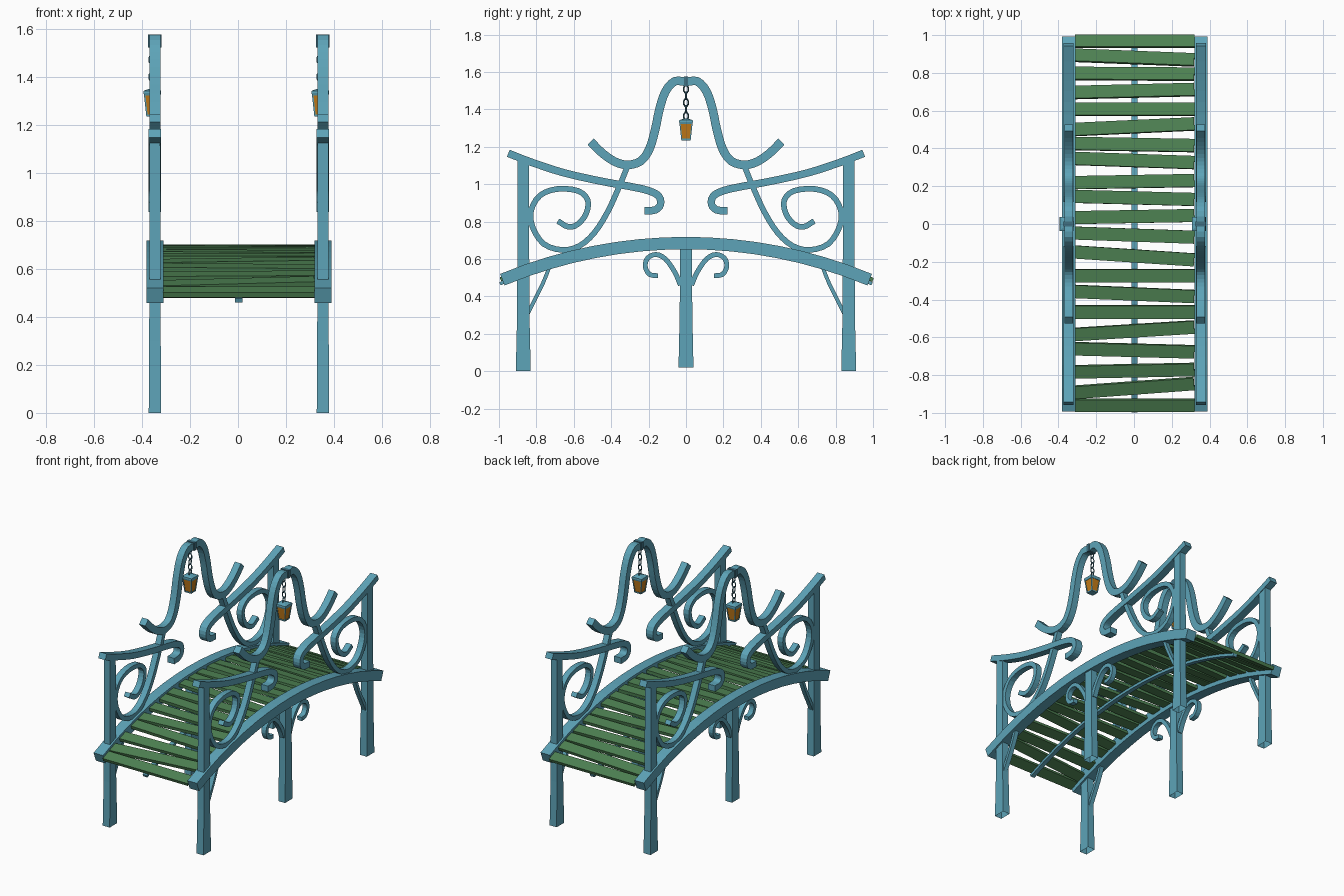
import bpy, bmesh, math
from mathutils import Vector, Matrix

if "Cube" in bpy.data.objects:
    bpy.data.objects.remove(bpy.data.objects["Cube"])


def material(name, rgb):
    m = bpy.data.materials.new(name)
    m.diffuse_color = (*rgb, 1)
    m.use_nodes = True
    m.node_tree.nodes["Principled BSDF"].inputs["Base Color"].default_value = m.diffuse_color
    return m


TEAL = material("teal_paint", (0.11, 0.37, 0.48))
DARK = material("dark_iron", (0.05, 0.16, 0.22))
GREEN = material("green_wood", (0.075, 0.22, 0.085))
AMBER = material("amber_glass", (0.55, 0.2, 0.01))
R = 2.56


def finish(bm, name, mat):
    bmesh.ops.recalc_face_normals(bm, faces=bm.faces)
    me = bpy.data.meshes.new(name)
    bm.to_mesh(me)
    bm.free()
    me.materials.append(mat)
    ob = bpy.data.objects.new(name, me)
    bpy.context.collection.objects.link(ob)
    return ob


def loft(name, rings, mat, cap_start=True, cap_end=True):
    bm = bmesh.new()
    vs = [[bm.verts.new(p) for p in r] for r in rings]
    n = len(vs[0])
    for a, b in zip(vs, vs[1:]):
        for i in range(n):
            bm.faces.new((a[i], a[(i + 1) % n], b[(i + 1) % n], b[i]))
    if cap_start:
        bm.faces.new(vs[0])
    if cap_end:
        bm.faces.new(vs[-1])
    return finish(bm, name, mat)


def smooth(pts, k=3):
    # Catmull-Rom through the given points
    p = [Vector(q) for q in pts]
    p = [2 * p[0] - p[1]] + p + [2 * p[-1] - p[-2]]
    out = []
    for i in range(1, len(p) - 2):
        a, b, c, d = p[i - 1:i + 3]
        for j in range(k):
            t = j / k
            out.append(0.5 * (2 * b + (c - a) * t + (2 * a - 5 * b + 4 * c - d) * t * t
                              + (3 * b - a - 3 * c + d) * t ** 3))
    return out + [p[-2]]


def bar(name, path, x, width, t0, mat=TEAL, t1=None):
    # rectangular bar swept along a (y, z) path
    t1 = t0 if t1 is None else t1
    rings = []
    for i, p in enumerate(path):
        d = (path[min(i + 1, len(path) - 1)] - path[max(i - 1, 0)]).normalized()
        n = Vector((-d.y, d.x)) * (t0 + (t1 - t0) * i / (len(path) - 1)) / 2
        a, b, w = p + n, p - n, width / 2
        rings.append([(x - w, *a), (x + w, *a), (x + w, *b), (x - w, *b)])
    return loft(name, rings, mat)


def arch(y, top):
    return top - (R - math.sqrt(R * R - y * y))


def arch_path(end, top, n=16):
    return [Vector((y, arch(y, top))) for y in (end * (2 * i / n - 1) for i in range(n + 1))]


def square(x, y, z, hx, hy):
    return [(x - hx, y - hy, z), (x + hx, y - hy, z), (x + hx, y + hy, z), (x - hx, y + hy, z)]


def post(name, x, y, levels, mat=TEAL, bottom=False):
    return loft(name, [square(x, y, *l) for l in levels], mat, cap_start=bottom)


def chain_link(name, x, z, turn):
    # stretched eight-sided ring
    bm = bmesh.new()
    rings = []
    for i in range(8):
        a = math.tau * (i + .5) / 8
        c = Vector((0, math.cos(a) * .013, math.sin(a) * .021))
        d = Vector((0, math.cos(a), math.sin(a)))
        rings.append([bm.verts.new(c + .0045 * (d * math.cos(b) + Vector((1, 0, 0)) * math.sin(b)))
                      for b in (math.tau * k / 4 for k in range(4))])
    for i in range(8):
        p, q = rings[i], rings[(i + 1) % 8]
        for k in range(4):
            bm.faces.new((p[k], p[(k + 1) % 4], q[(k + 1) % 4], q[k]))
    bm.transform(Matrix.Translation((x, 0, z)) @ Matrix.Rotation(turn, 4, 'Z'))
    finish(bm, name, DARK)


RAIL = [(.95, 1.165), (.82, 1.115), (.65, 1.06), (.45, 1.015), (.3, .988), (.2, .965),
        (.145, .935), (.137, .89), (.165, .862), (.222, .858)]
SCROLL = [(.315, 1.09), (.36, .98), (.42, .85), (.49, .74), (.57, .67), (.66, .648), (.76, .68),
          (.82, .77), (.828, .86), (.78, .94), (.69, .974), (.58, .965), (.525, .915), (.535, .84),
          (.58, .785), (.63, .772), (.685, .803)]
CURL = [(.03, .46), (.06, .53), (.11, .6), (.16, .624), (.205, .605), (.218, .56), (.195, .518), (.15, .51)]
BRACE = [(.86, .28), (.815, .37), (.765, .47), (.725, .57)]
OGEE = [(.51, 1.228), (.45, 1.168), (.38, 1.12), (.31, 1.103), (.24, 1.125), (.195, 1.19), (.165, 1.29),
        (.142, 1.4), (.11, 1.495), (.06, 1.55), (0, 1.547)]

for side, x in (("left", -.346), ("right", .354)):
    # arched side beam, centre post
    bar(side + "_arch_beam", arch_path(.982, .685), x, .07, .066)
    post(side + "_centre_post", x, 0, [(.02, .025, .04), (.3, .024, .034), (.66, .023, .031)])
    # crest over the middle
    crest = OGEE + [(-y, z) for y, z in OGEE[-2::-1]]
    bar(side + "_crest", smooth(crest), x, .046, .046)
    for end, s in (("back", 1), ("front", -1)):
        tag = f"{side}_{end}_"
        post(tag + "post", x, s * .87, [(0, .026, .04), (.3, .024, .033), (1.135, .022, .03)])
        for part, pts, w, t in (("handrail", RAIL, .052, .04), ("scroll", SCROLL, .04, .03),
                                ("under_curl", CURL, .034, .026), ("brace", BRACE, .03, .02)):
            bar(tag + part, smooth([(s * y, z) for y, z in pts]), x, w, t)
    # hanger band, chain
    lx = x - .011
    post(side + "_hanger_band", x, 0, [(1.522, .028, .012), (1.576, .028, .012)], DARK, True)
    for i in range(5):
        chain_link(f"{side}_chain_link_{i}", lx, 1.508 - i * .036, (i % 2) * math.pi / 2)
    # lantern
    post(side + "_lantern_glass", lx, 0, [(1.242, .022, .022), (1.325, .032, .032)], AMBER, True)
    post(side + "_lantern_base", lx, 0, [(1.234, .024, .024), (1.243, .025, .025)], TEAL, True)
    post(side + "_lantern_cap", lx, 0, [(1.322, .034, .034), (1.332, .037, .037), (1.342, .036, .036),
                                        (1.352, .008, .008)], TEAL, True)
    for i, (sx, sy) in enumerate(((1, 1), (1, -1), (-1, 1), (-1, -1))):
        loft(f"{side}_lantern_bar_{i}", [square(lx + sx * .022, sy * .022, 1.236, .003, .003),
                                         square(lx + sx * .032, sy * .032, 1.326, .003, .003)], TEAL)

# centre joist under the deck
bar("deck_joist", arch_path(.995, .669), .003, .03, .018)

# deck planks: y at left edge, y at right edge
PLANKS = [(.968, .968), (.894, .868), (.797, .793), (.696, .712), (.608, .608), (.5, .53), (.426, .415),
          (.347, .325), (.219, .23), (.146, .13), (.034, .045), (-.048, -.07), (-.148, -.19),
          (-.275, -.275), (-.357, -.384), (-.466, -.466), (-.585, -.545), (-.66, -.677),
          (-.783, -.77), (-.892, -.843), (-.96, -.96)]
for i, (ya, yb) in enumerate(PLANKS):
    y = (ya + yb) / 2
    bm = bmesh.new()
    bmesh.ops.create_cube(bm, size=1)
    bm.transform(Matrix.Translation((.003, y, arch(y, .691)))
                 @ Matrix.Rotation(-math.asin(y / R), 4, 'X')
                 @ Matrix.Rotation(math.atan2(yb - ya, .63), 4, 'Z')
                 @ Matrix.Diagonal((.632, .069, .022, 1)))
    finish(bm, f"deck_plank_{i + 1}", GREEN)
